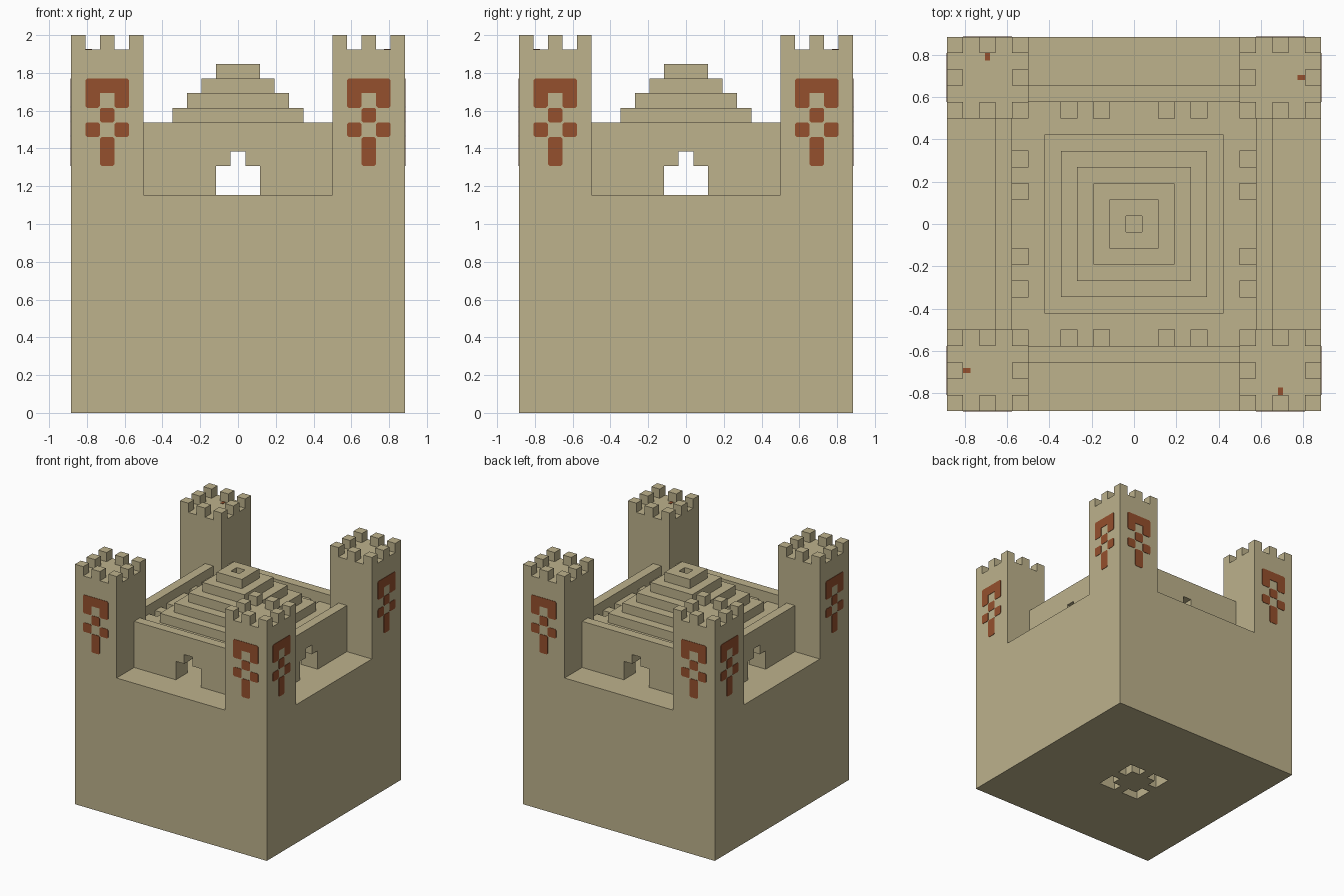
import bpy, bmesh
from math import pi
from mathutils import Matrix

cube = bpy.data.objects.get("Cube")
if cube:
    bpy.data.objects.remove(cube)

U = 1 / 13          # size of one block
LIP = 0.04          # plate thickness in blocks


def material(name, rgb):
    m = bpy.data.materials.new(name)
    m.use_nodes = True
    m.diffuse_color = (*rgb, 1)
    m.node_tree.nodes["Principled BSDF"].inputs["Base Color"].default_value = (*rgb, 1)
    return m


sand = material("sandstone", (0.509, 0.445, 0.262))
clay = material("orange clay", (0.30, 0.08, 0.026))


def box(bm, x0, x1, y0, y1, z0, z1):
    mat = Matrix.Translation(((x0 + x1) / 2, (y0 + y1) / 2, (z0 + z1) / 2))
    mat = mat @ Matrix.Diagonal((x1 - x0, y1 - y0, z1 - z0, 1))
    bmesh.ops.create_cube(bm, size=1, matrix=mat)


def ring(bm, outer, inner, z0, z1):
    for s in (-1, 1):
        a, b = sorted((s * outer, s * inner))
        box(bm, -outer, outer, a, b, z0, z1)
        box(bm, a, b, -inner, inner, z0, z1)


def prism(bm, points, y0, y1):
    face = bm.faces.new([bm.verts.new((x, y0, z)) for x, z in points])
    new = bmesh.ops.extrude_face_region(bm, geom=[face])["geom"]
    verts = [v for v in new if isinstance(v, bmesh.types.BMVert)]
    bmesh.ops.translate(bm, verts=verts, vec=(0, y1 - y0, 0))


def finish(bm, name, mat, turn=0):
    bmesh.ops.recalc_face_normals(bm, faces=bm.faces)
    bm.transform(Matrix.Scale(U, 4) @ Matrix.Rotation(turn * pi / 2, 4, "Z"))
    mesh = bpy.data.meshes.new(name)
    bm.to_mesh(mesh)
    bm.free()
    mesh.materials.append(mat)
    obj = bpy.data.objects.new(name, mesh)
    bpy.context.collection.objects.link(obj)


# Solid base with four L-shaped pits in its underside
bm = bmesh.new()
box(bm, -11.5, 11.5, -11.5, 11.5, 3, 15)
ring(bm, 11.5, 2.5, 0, 3)
box(bm, -1.5, 1.5, -1.5, 1.5, 0, 3)
for s in (-2, 2):
    box(bm, s - .5, s + .5, -.5, .5, 0, 3)
    box(bm, -.5, .5, s - .5, s + .5, 0, 3)
finish(bm, "base", sand)

# Stepped hollow roof
bm = bmesh.new()
ring(bm, 6.5, 4.5, 18, 19)
for i in range(5):
    ring(bm, 5.5 - i, 4.5 - i, 19 + i, 20 + i)
finish(bm, "stepped_roof", sand)

# Half outline of a wall with a stepped doorway
half = [(.5, 18), (.5, 17), (1.5, 17), (1.5, 15), (6.5, 15), (6.5, 20)]
outline = half + [(-x, z) for x, z in reversed(half)]

for turn, side in enumerate(("front", "left", "back", "right")):
    # Outer wall
    bm = bmesh.new()
    prism(bm, outline, -8.5, -7.5)
    finish(bm, side + "_wall", sand, turn)

    # Inner wall leaf with small recesses along its top
    bm = bmesh.new()
    for s in (-1, 1):
        for a, b, z0, z1 in ((1.5, 6.5, 15, 18), (.5, 1.5, 17, 18),
                             (2.5, 3.5, 18, 19), (4.5, 6.5, 18, 19)):
            a, b = sorted((s * a, s * b))
            box(bm, a, b, -7.5, -6.5, z0, z1)
    box(bm, -1.5, 1.5, -7.5, -6.5, 18, 19)
    finish(bm, side + "_inner_wall", sand, turn)

    # Corner tower with battlements
    bm = bmesh.new()
    box(bm, 6.5, 11.5, -11.5, -6.5, 15, 25)
    for i in (0, 2, 4):
        for j in (0, 2, 4):
            if (i, j) != (2, 2):
                box(bm, 6.5 + i, 7.5 + i, -11.5 + j, -10.5 + j, 25, 26)
    finish(bm, side + "_tower", sand, turn)

    # Painted emblem on both towers of this side
    bm = bmesh.new()
    c = 0.12
    for cx in (-9, 9):
        for x0, x1, z0, z1 in ((-1.5, 1.5, 22, 23), (-1.5, -.5, 21, 23), (.5, 1.5, 21, 23),
                               (-.5, .5, 20, 21), (-1.5, -.5, 19, 20), (.5, 1.5, 19, 20),
                               (-.5, .5, 17, 19)):
            x0, x1 = x0 + cx, x1 + cx
            prism(bm, [(x0 + c, z0), (x1 - c, z0), (x1, z0 + c), (x1, z1 - c),
                       (x1 - c, z1), (x0 + c, z1), (x0, z1 - c), (x0, z0 + c)],
                  -11.5 - LIP, -11.5)
    finish(bm, side + "_emblems", clay, turn)

    # Small mark on the tower deck
    bm = bmesh.new()
    box(bm, 8.85, 9.15, -10.5, -10.05, 25, 25 + LIP)
    finish(bm, side + "_deck_mark", clay, turn)
